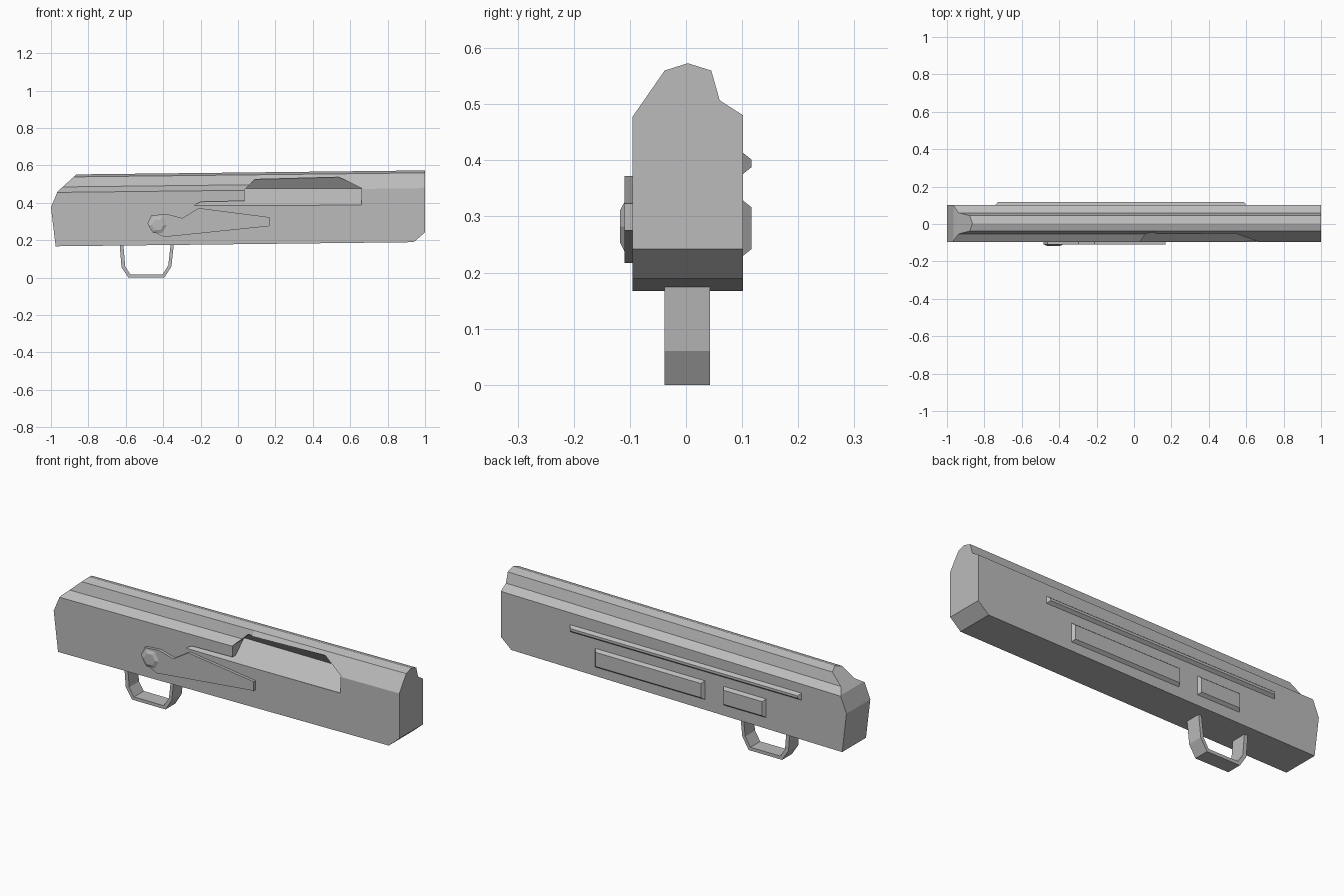
import bpy, bmesh, math
from mathutils import Vector

cube = bpy.data.objects.get("Cube")
if cube:
    bpy.data.objects.remove(cube, do_unlink=True)

metal = bpy.data.materials.new("plain_grey")
metal.use_nodes = True
GREY = (0.5, 0.5, 0.5, 1)
metal.diffuse_color = GREY
metal.node_tree.nodes["Principled BSDF"].inputs["Base Color"].default_value = GREY


def finish(name, bm):
    bmesh.ops.recalc_face_normals(bm, faces=bm.faces)
    mesh = bpy.data.meshes.new(name)
    bm.to_mesh(mesh)
    bm.free()
    mesh.materials.append(metal)
    obj = bpy.data.objects.new(name, mesh)
    bpy.context.scene.collection.objects.link(obj)
    return obj


def loft(bm, rings):
    """Skin a list of closed rings and cap both ends."""
    rows = [[bm.verts.new(p) for p in ring] for ring in rings]
    for a, b in zip(rows, rows[1:]):
        for i in range(len(a)):
            j = (i + 1) % len(a)
            bm.faces.new((a[i], a[j], b[j], b[i]))
    bm.faces.new(rows[0])
    bm.faces.new(rows[-1])


def side_prism(name, outline, y0, y1):
    """Extrude an x-z outline along y."""
    bm = bmesh.new()
    loft(bm, [[(x, y, z) for x, z in outline] for y in (y0, y1)])
    return finish(name, bm)


def boolean(obj, cutter, operation):
    mod = obj.modifiers.new(operation.lower(), 'BOOLEAN')
    mod.operation = operation
    mod.solver = 'EXACT'
    mod.object = cutter
    cutter.hide_render = True
    cutter.hide_set(True)


# Body: stepped on both shoulders at the rear, straight front shoulder ahead of the port
def section(x, notch):
    pts = [(-.095, .19), (-.095, .478), notch, (-.038, .56), (.003, .573),
           (.045, .56), (.06, .507), (.102, .48), (.102, .19)]
    return [(x, y, z + .0115 * (x - 1)) for y, z in pts]


stepped, straight = (-.053, .507), (-.0665, .519)
bm = bmesh.new()
loft(bm, [section(-1.1, stepped), section(.1, stepped),
          section(.12, straight), section(1, straight)])

# End bevels, each given by two points of the side silhouette
bevels = [((-.965, .46), (-.86, .555)), ((-1, .375), (-.965, .46)),
          ((-.975, .167), (-1, .375)), ((1, .242), (.94, .19))]
for (xa, za), (xb, zb) in bevels:
    geom = bm.verts[:] + bm.edges[:] + bm.faces[:]
    cut = bmesh.ops.bisect_plane(bm, geom=geom, plane_co=(xa, 0, za),
                                 plane_no=(za - zb, 0, xb - xa), clear_outer=True)
    edges = [e for e in cut["geom_cut"] if isinstance(e, bmesh.types.BMEdge)]
    bmesh.ops.holes_fill(bm, edges=edges, sides=0)
body = finish("receiver_body", bm)

# Port: wedge pocket limited to the outline of the opening
bm = bmesh.new()
loft(bm, [[(x, -.15, .333), (x, 0, .475), (x, -.15, .7)] for x in (-.4, .8)])
pocket = finish("port_pocket_cutter", bm)
opening = side_prism("port_outline_cutter",
                     [(-.24, .383), (-.2, .405), (.035, .41), (.035, .47),
                      (.09, .525), (.54, .537), (.66, .478), (.66, .388)], -.2, .05)
boolean(pocket, opening, 'INTERSECT')
boolean(body, pocket, 'DIFFERENCE')

# Lever plate and its hexagonal knob on the front side
side_prism("lever_plate",
           [(-.484, .29), (-.463, .333), (-.382, .34), (-.297, .318), (-.211, .372),
            (.168, .323), (.168, .275), (-.393, .217), (-.463, .249)], -.11, -.09)
bm = bmesh.new()
loft(bm, [[(-.43 + r * math.cos(k * math.pi / 3), y, .282 + r * math.sin(k * math.pi / 3))
           for k in range(6)] for y, r in ((-.1, .05), (-.11, .05), (-.118, .032))])
finish("lever_knob", bm)


# Raised strips on the back side
def raised_pad(name, x0, x1, z0, z1):
    rings = []
    for y, inset in ((.098, 0), (.102, 0), (.117, .012)):
        a, b, c, d = x0 + inset, x1 - inset, z0 + inset, z1 - inset
        rings.append([(a, y, c), (b, y, c), (b, y, d), (a, y, d)])
    bm = bmesh.new()
    loft(bm, rings)
    finish(name, bm)


raised_pad("long_rail", -.74, .6, .376, .413)
raised_pad("long_pad", -.18, .454, .23, .328)
raised_pad("short_pad", -.535, -.287, .23, .328)

# Trigger guard: bent strap
outer = [(-.633, .18), (-.623, .056), (-.586, 0), (-.393, 0), (-.356, .06), (-.343, .18)]
inner = [(-.613, .18), (-.603, .06), (-.575, .017), (-.403, .017), (-.373, .065), (-.36, .18)]
side_prism("trigger_guard", outer + inner[::-1], -.038, .043)
